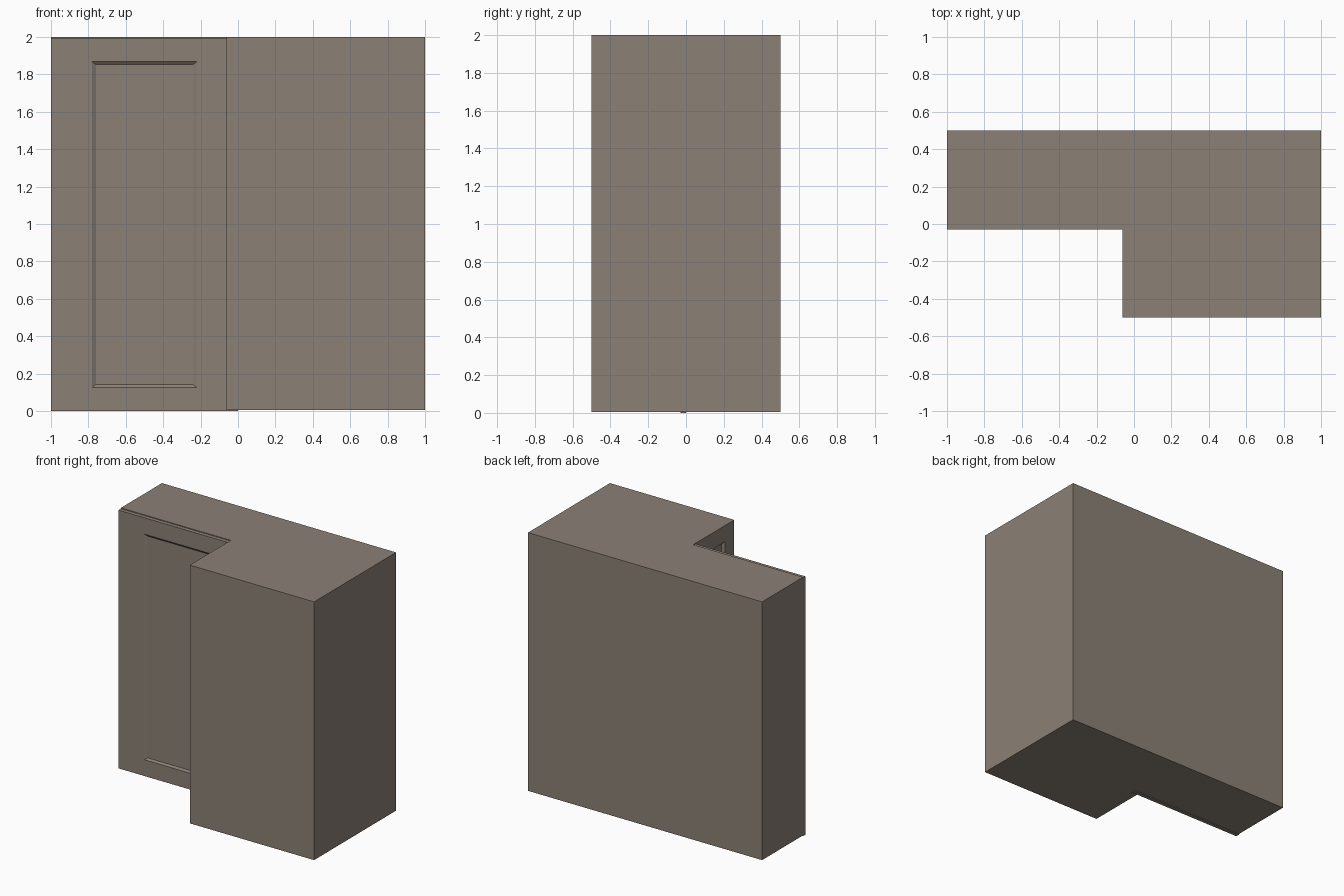
import bpy, bmesh
from mathutils import Vector

if "Cube" in bpy.data.objects:
    bpy.data.objects.remove(bpy.data.objects["Cube"])

GAP = 0.006  # the wing door hangs slightly below the carcass

mat = bpy.data.materials.new("taupe_paint")
mat.diffuse_color = (0.26, 0.22, 0.18, 1)
mat.use_nodes = True
mat.node_tree.nodes["Principled BSDF"].inputs["Base Color"].default_value = mat.diffuse_color


def finish(name, bm):
    bmesh.ops.recalc_face_normals(bm, faces=bm.faces)
    mesh = bpy.data.meshes.new(name)
    bm.to_mesh(mesh)
    bm.free()
    mesh.materials.append(mat)
    obj = bpy.data.objects.new(name, mesh)
    bpy.context.collection.objects.link(obj)
    return obj


def door(name, origin, across, outward, width, z0, z1, thick, margin, bevel, depth):
    """Closed slab with a sloped-edge recessed panel, built from nested rectangles."""
    bm = bmesh.new()
    origin, across, outward = Vector(origin), Vector(across), Vector(outward)
    rings = []
    # (side inset, top/bottom inset, distance from the door back)
    for mu, mz, d in ((0, 0, 0), (0, 0, thick),
                      (margin, 0.126, thick),
                      (margin + bevel, 0.141, thick - depth)):
        corners = ((mu, z0 + mz), (width - mu, z0 + mz),
                   (width - mu, z1 - mz), (mu, z1 - mz))
        rings.append([bm.verts.new(origin + across * u + outward * d + Vector((0, 0, z)))
                      for u, z in corners])
    for a, b in zip(rings, rings[1:]):
        for i in range(4):
            j = (i + 1) % 4
            bm.faces.new((a[i], a[j], b[j], b[i]))
    bm.faces.new(rings[0])
    bm.faces.new(rings[-1])
    return finish(name, bm)


# L-shaped carcass: extruded plan outline
bm = bmesh.new()
plan = ((-1, 0), (0, 0), (0, -0.5), (1, -0.5), (1, 0.5), (-1, 0.5))
base = bm.faces.new([bm.verts.new((x, y, GAP)) for x, y in plan])
ext = bmesh.ops.extrude_face_region(bm, geom=[base], use_keep_orig=True)
bmesh.ops.translate(bm, vec=(0, 0, 2 - GAP),
                    verts=[v for v in ext["geom"] if isinstance(v, bmesh.types.BMVert)])
finish("corner_carcass", bm)

# Door on the long wing, facing the front
door("wing_door", (-1, 0, 0), (1, 0, 0), (0, -1, 0),
     1.0, 0, 2 - GAP, 0.03, 0.22, 0.02, 0.012)

# Matching door on the return, facing left
door("return_door", (0, -0.5, 0), (0, 1, 0), (-1, 0, 0),
     0.5, GAP, 2, 0.062, 0.11, 0.01, 0.024)
